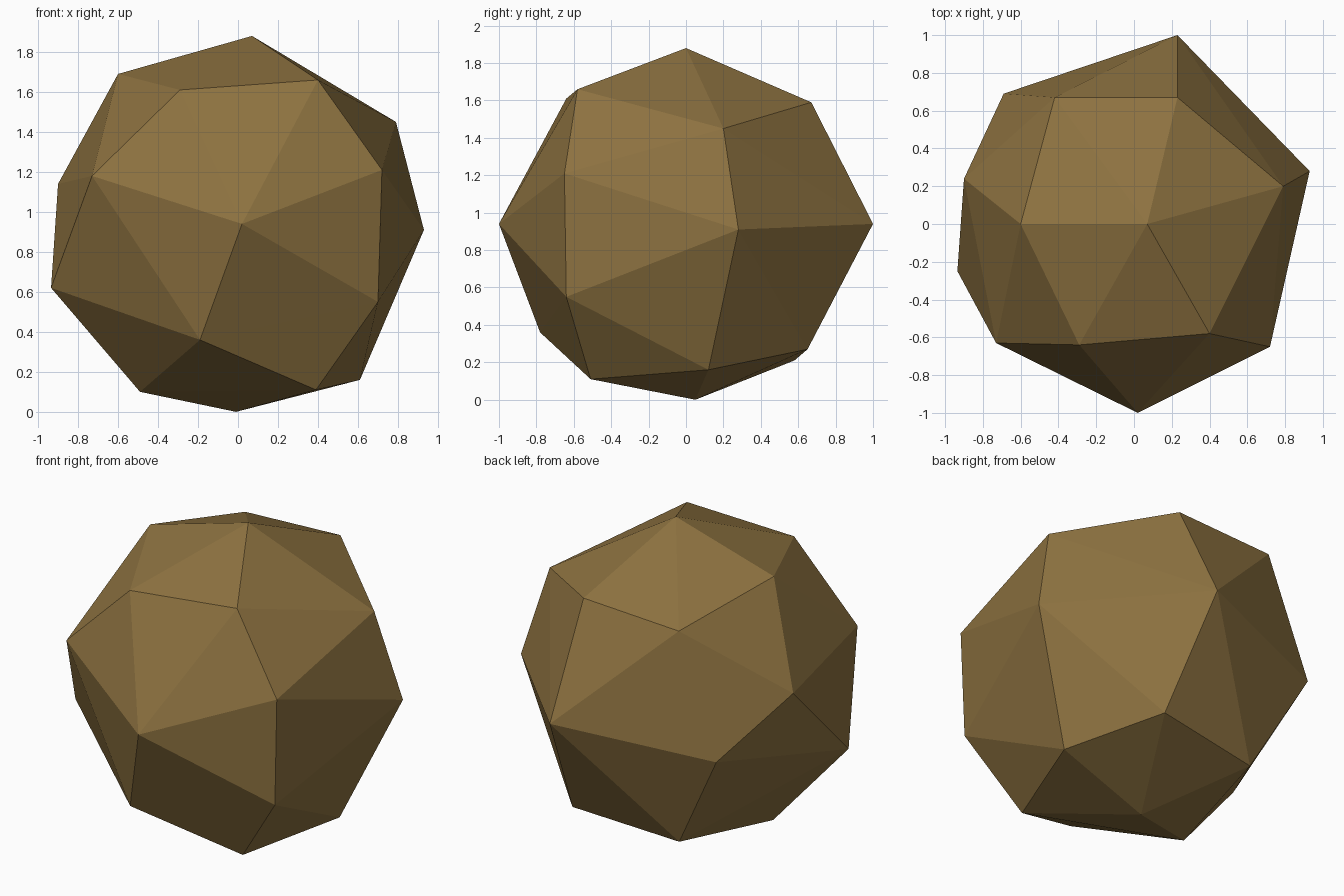
import bpy
import bmesh

if "Cube" in bpy.data.objects:
    bpy.data.objects.remove(bpy.data.objects["Cube"], do_unlink=True)

# Earthy brown stone
stone = bpy.data.materials.new("brown_stone")
stone.use_nodes = True
colour = (0.27, 0.17, 0.052, 1)
stone.diffuse_color = colour
shader = stone.node_tree.nodes["Principled BSDF"]
shader.inputs["Base Color"].default_value = colour
shader.inputs["Roughness"].default_value = 0.9

# Corner points of the boulder, ring by ring
crown = [(.07, 0, 1.88), (-.6, 0, 1.69), (-.29, -.64, 1.61), (.4, -.58, 1.66),
         (.79, .2, 1.45), (.23, .67, 1.59), (-.42, .67, 1.56)]
belt = [(-.73, -.63, 1.18), (-.9, .24, 1.14), (.72, -.65, 1.21), (.02, -1, .94),
        (.93, .28, .91), (.23, 1, .94), (-.69, .69, .83), (-.935, -.25, .62),
        (.7, -.64, .55)]
foot = [(-.19, -.78, .36), (.61, .12, .16), (.39, -.51, .11), (-.49, -.15, .1),
        (-.01, .05, 0), (.32, .65, .27), (-.36, .58, .21)]

# Wrap the points in a faceted convex skin
bm = bmesh.new()
for point in crown + belt + foot:
    bm.verts.new(point)
hull = bmesh.ops.convex_hull(bm, input=bm.verts[:])
loose = {g for g in hull["geom_interior"] + hull["geom_unused"]
         if isinstance(g, bmesh.types.BMVert)}
bmesh.ops.delete(bm, geom=list(loose), context="VERTS")
bmesh.ops.recalc_face_normals(bm, faces=bm.faces[:])
for face in bm.faces:
    face.smooth = False

mesh = bpy.data.meshes.new("boulder")
bm.to_mesh(mesh)
bm.free()
mesh.materials.append(stone)
boulder = bpy.data.objects.new("boulder", mesh)
bpy.context.collection.objects.link(boulder)
